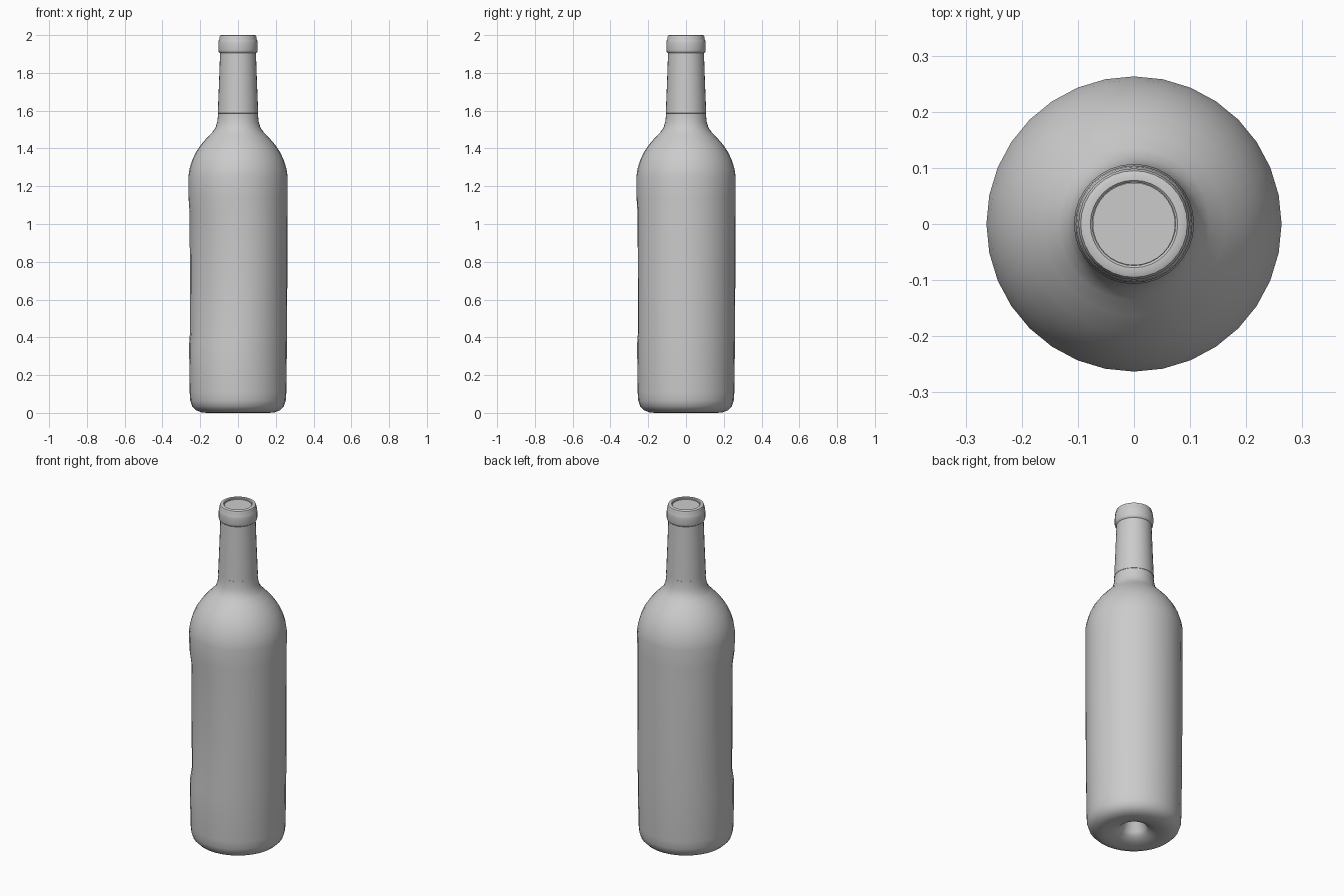
import bpy, bmesh
from math import cos, sin, pi, radians

if "Cube" in bpy.data.objects:
    bpy.data.objects.remove(bpy.data.objects["Cube"])

SIDES = 32


def lathe(name, profile, shape=None):
    """Revolve (radius, z) points around z; radius 0 closes an end."""
    bm = bmesh.new()
    rings = []
    for r, z in profile:
        if r == 0:
            rings.append([bm.verts.new((0, 0, z))])
            continue
        ring = []
        for i in range(SIDES):
            a = 2 * pi * i / SIDES
            q = r - (shape(a, z) if shape else 0)
            ring.append(bm.verts.new((q * cos(a), q * sin(a), z)))
        rings.append(ring)
    for lo, hi in zip(rings, rings[1:]):
        for i in range(SIDES):
            j = (i + 1) % SIDES
            if len(lo) == 1:
                bm.faces.new((lo[0], hi[j], hi[i]))
            elif len(hi) == 1:
                bm.faces.new((lo[i], lo[j], hi[0]))
            else:
                bm.faces.new((lo[i], lo[j], hi[j], hi[i]))
    bmesh.ops.recalc_face_normals(bm, faces=bm.faces)
    mesh = bpy.data.meshes.new(name)
    bm.to_mesh(mesh)
    bm.free()
    obj = bpy.data.objects.new(name, mesh)
    bpy.context.collection.objects.link(obj)
    bpy.ops.object.select_all(action='DESELECT')
    obj.select_set(True)
    bpy.context.view_layer.objects.active = obj
    bpy.ops.object.shade_smooth_by_angle(angle=radians(40))
    return obj


def label_dent(a, z):
    """Shallow label recess, deepest on the front left side."""
    if not 0.42 < z < 1.06:
        return 0
    return 0.012 * max(0, cos(a - radians(225))) ** 2


# Glass: punt, rounded heel, body, shoulder and lower neck
lathe("bottle_glass", [
    (0, 0.13), (0.025, 0.122), (0.05, 0.09), (0.065, 0.045), (0.08, 0.025),
    (0.12, 0.01), (0.165, 0.0), (0.195, 0.003), (0.222, 0.014),
    (0.243, 0.035), (0.253, 0.065), (0.256, 0.11), (0.259, 0.36),
    (0.26, 0.43), (0.261, 0.74), (0.262, 1.05), (0.262, 1.14),
    (0.263, 1.25), (0.257, 1.29), (0.244, 1.335), (0.223, 1.38),
    (0.196, 1.42), (0.163, 1.458), (0.135, 1.487), (0.119, 1.51),
    (0.110, 1.54), (0.106, 1.575), (0.105, 1.60), (0.098, 1.75),
    (0.092, 1.90),
], label_dent)

# Foil sleeve with the raised lip ring and the rolled mouth
lathe("neck_sleeve", [
    (0.104, 1.585), (0.107, 1.587), (0.1005, 1.75), (0.095, 1.905),
    (0.102, 1.911), (0.104, 1.92), (0.104, 1.955), (0.102, 1.972),
    (0.099, 1.978), (0.099, 1.988), (0.095, 1.997), (0.088, 2.0),
    (0.078, 2.0), (0.074, 1.996), (0.074, 1.96),
])

# Cork set just below the mouth
lathe("cork", [(0, 1.90), (0.0735, 1.90), (0.0735, 1.99), (0, 1.99)])
